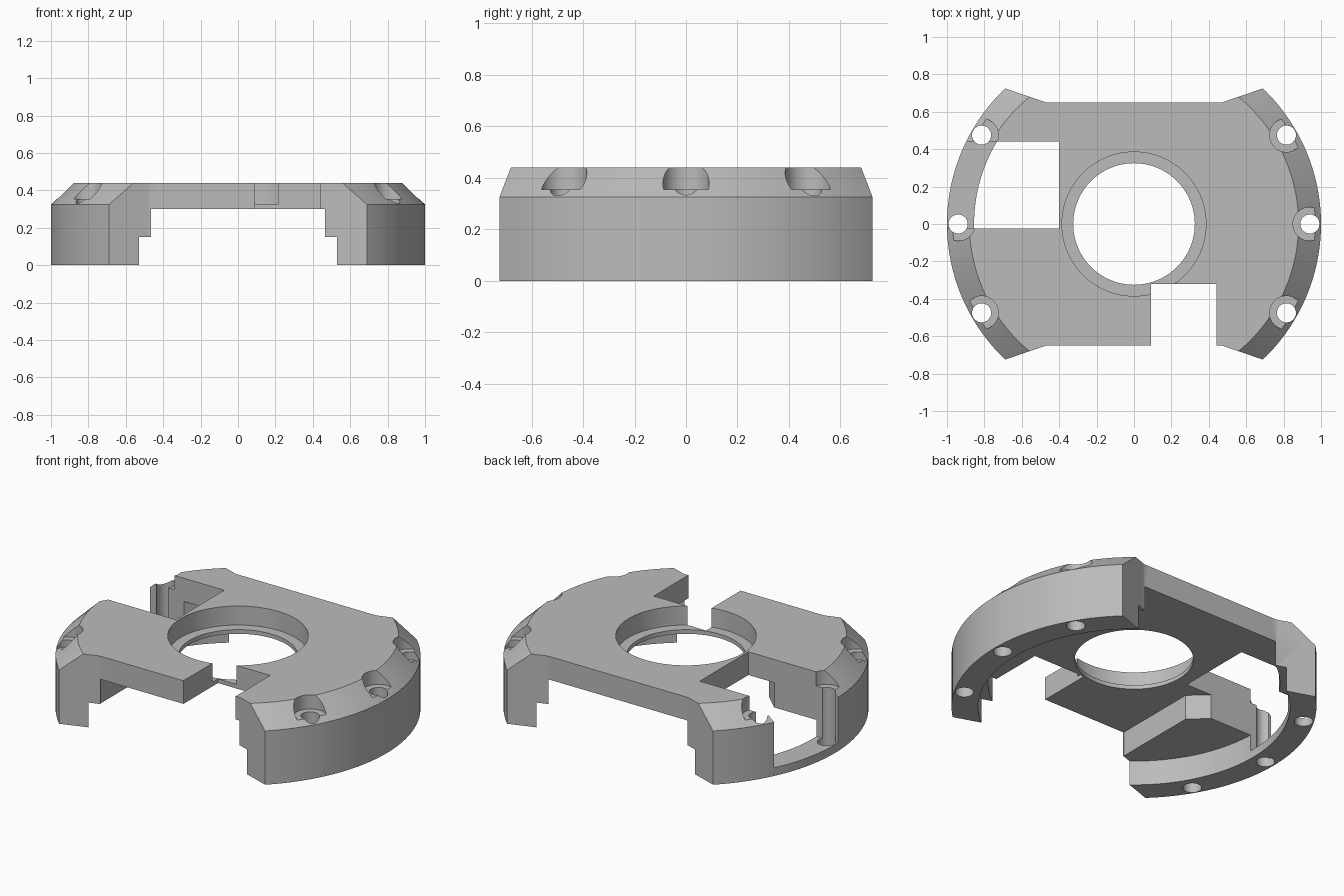
import bpy, bmesh, math
from mathutils import Vector

cube = bpy.data.objects.get("Cube")
if cube:
    bpy.data.objects.remove(cube, do_unlink=True)

grey = bpy.data.materials.new("machined_grey")
grey.use_nodes = True
grey.diffuse_color = (0.5, 0.5, 0.5, 1)
grey.node_tree.nodes["Principled BSDF"].inputs["Base Color"].default_value = (0.5, 0.5, 0.5, 1)


def finish(bm, name):
    bmesh.ops.recalc_face_normals(bm, faces=bm.faces)
    mesh = bpy.data.meshes.new(name)
    bm.to_mesh(mesh)
    bm.free()
    mesh.materials.append(grey)
    obj = bpy.data.objects.new(name, mesh)
    bpy.context.collection.objects.link(obj)
    return obj


def prism(name, outline, z0, z1):
    bm = bmesh.new()
    face = bm.faces.new([bm.verts.new((x, y, z0)) for x, y in outline])
    top = bmesh.ops.extrude_face_region(bm, geom=[face])["geom"]
    bmesh.ops.translate(bm, vec=(0, 0, z1 - z0),
                        verts=[v for v in top if isinstance(v, bmesh.types.BMVert)])
    return finish(bm, name)


def box(name, x0, x1, y0, y1, z0, z1):
    return prism(name, [(x0, y0), (x1, y0), (x1, y1), (x0, y1)], z0, z1)


def rod(name, x, y, radius, z0, z1, sides=40):
    ring = [2 * math.pi * i / sides for i in range(sides)]
    return prism(name, [(x + radius * math.cos(a), y + radius * math.sin(a)) for a in ring], z0, z1)


def lathe(name, profile, steps=128):
    bm = bmesh.new()
    verts = [bm.verts.new((r, 0, z)) for r, z in profile]
    edges = [bm.edges.new(pair) for pair in zip(verts, verts[1:])]
    bmesh.ops.spin(bm, geom=verts + edges, axis=(0, 0, 1), cent=(0, 0, 0),
                   angle=2 * math.pi, steps=steps)
    bmesh.ops.remove_doubles(bm, verts=bm.verts, dist=0.0001)
    return finish(bm, name)


def combine(target, tool, operation="DIFFERENCE"):
    mod = target.modifiers.new(operation.lower(), "BOOLEAN")
    mod.operation = operation
    mod.solver = "EXACT"
    mod.object = tool
    tool.hide_render = True
    bpy.context.view_layer.objects.active = target
    bpy.ops.object.modifier_apply(modifier=mod.name)
    bpy.data.objects.remove(tool, do_unlink=True)


# Round chamfered body with a stepped hollow underneath
body = lathe("mounting_plate", [(0, 0.44), (0.88, 0.44), (1, 0.325), (1, 0), (0.855, 0),
                                (0.855, 0.15), (0.8, 0.15), (0.8, 0.3), (0, 0.3)])

# Thicker pad under one quarter of the plate
pad = prism("pad", [(-0.47, -0.7), (-0.47, -0.12), (-0.6, 0), (-0.83, 0),
                    (-0.83, -0.3), (-0.6, -0.7)], 0.15, 0.32)
combine(body, pad, "UNION")

# Flat front and back with flared ends
back = [(1.1, 0.865), (0.47, 0.65), (-0.47, 0.65), (-1.1, 0.865)]
front = [(-x, -y) for x, y in back]
combine(body, prism("outline", back + front, -0.1, 0.6), "INTERSECT")

# Central bore with a shallow seat
combine(body, rod("bore", 0, 0, 0.325, 0.2, 0.6, 96))
combine(body, rod("bore_seat", 0, 0, 0.385, 0.325, 0.6, 96))

# Counterbored screw holes
for side in (-1, 1):
    for x, y in ((0.815, -0.475), (0.94, 0), (0.815, 0.475)):
        combine(body, rod("screw_head_seat", side * x, y, 0.09, 0.355, 0.6))
        combine(body, rod("screw_hole", side * x, y, 0.051, -0.1, 0.6))

# Side window, open through the wall, and front notch
combine(body, box("window", -1.2, -0.4, -0.025, 0.44, 0.05, 0.6))
combine(body, box("notch", 0.09, 0.44, -0.9, -0.32, 0.2, 0.6))

# One material, smooth curves and sharp edges
body.data.materials.clear()
body.data.materials.append(grey)
for poly in body.data.polygons:
    poly.material_index = 0
bpy.ops.object.select_all(action="DESELECT")
body.select_set(True)
bpy.context.view_layer.objects.active = body
bpy.ops.object.shade_smooth_by_angle(angle=math.radians(25))
